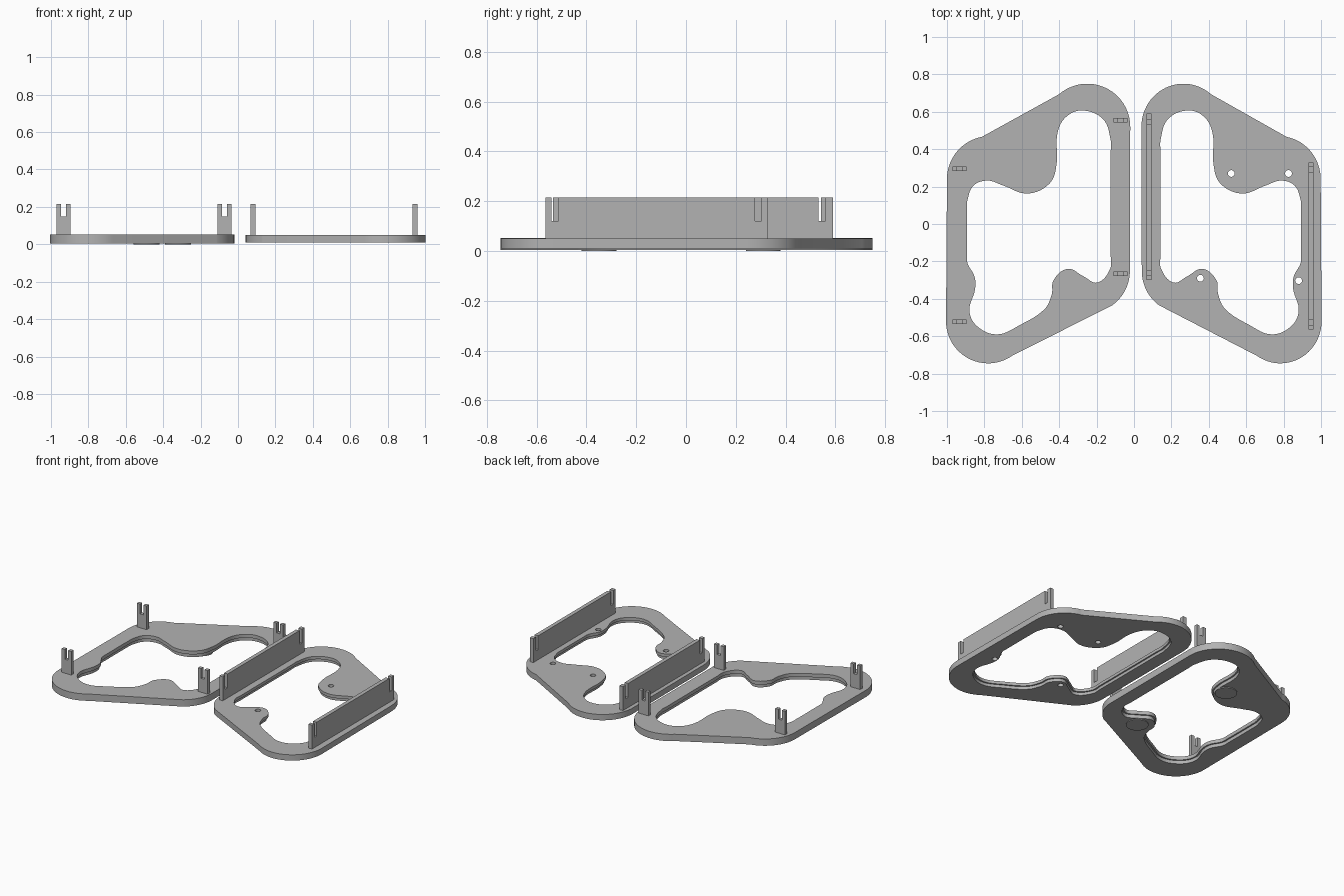
import bpy, bmesh, math
from mathutils import Vector

cube = bpy.data.objects.get("Cube")
if cube:
    bpy.data.objects.remove(cube)

grey = bpy.data.materials.new("plain_grey")
grey.use_nodes = True
COLOUR = (0.45, 0.45, 0.45, 1)
grey.diffuse_color = COLOUR
grey.node_tree.nodes["Principled BSDF"].inputs["Base Color"].default_value = COLOUR


def add_object(name, mesh):
    mesh.materials.clear()
    mesh.materials.append(grey)
    ob = bpy.data.objects.new(name, mesh)
    bpy.context.collection.objects.link(ob)
    return ob


def arc(cx, cy, r, start, end, steps=24):
    angles = [math.radians(start + (end - start) * i / steps) for i in range(steps + 1)]
    return [Vector((cx + r * math.cos(a), cy + r * math.sin(a))) for a in angles]


def smooth_loop(points, steps=8):
    """Closed smooth curve through the points, with handles scaled to each span."""
    pts = [Vector(p) for p in points]
    n = len(pts)
    tangents = [(pts[(i + 1) % n] - pts[i - 1]).normalized() for i in range(n)]
    loop = []
    for i in range(n):
        a, b = pts[i], pts[(i + 1) % n]
        k = (b - a).length * 0.36
        h1, h2 = a + tangents[i] * k, b - tangents[(i + 1) % n] * k
        for s in range(steps):
            t = s / steps
            u = 1 - t
            loop.append(a * u**3 + h1 * 3 * u * u * t + h2 * 3 * u * t * t + b * t**3)
    return loop


def widen(loop, d):
    """Offset a clockwise loop outwards."""
    n = len(loop)
    out = []
    for i in range(n):
        t = (loop[(i + 1) % n] - loop[i - 1]).normalized()
        out.append(loop[i] + Vector((-t.y, t.x)) * d)
    return out


def plate(name, loops, z0, z1):
    """Flat plate: first loop is the outline, the others are openings."""
    cu = bpy.data.curves.new(name, "CURVE")
    cu.dimensions = "2D"
    cu.fill_mode = "BOTH"
    cu.extrude = (z1 - z0) / 2
    for loop in loops:
        sp = cu.splines.new("POLY")
        sp.points.add(len(loop) - 1)
        for p, co in zip(sp.points, loop):
            p.co = (co.x, co.y, 0, 1)
        sp.use_cyclic_u = True
    tmp = bpy.data.objects.new(name + "_curve", cu)
    bpy.context.collection.objects.link(tmp)
    dg = bpy.context.evaluated_depsgraph_get()
    mesh = bpy.data.meshes.new_from_object(tmp.evaluated_get(dg))
    bpy.data.objects.remove(tmp)
    bm = bmesh.new()
    bm.from_mesh(mesh)
    bmesh.ops.remove_doubles(bm, verts=bm.verts, dist=1e-5)
    bmesh.ops.translate(bm, verts=bm.verts, vec=(0, 0, (z0 + z1) / 2))
    bmesh.ops.recalc_face_normals(bm, faces=bm.faces)
    bm.to_mesh(mesh)
    bm.free()
    ob = add_object(name, mesh)
    bpy.ops.object.select_all(action="DESELECT")
    ob.select_set(True)
    bpy.context.view_layer.objects.active = ob
    bpy.ops.object.shade_smooth_by_angle(angle=math.radians(30))


def notched(name, along, centre, thick, start, end, slots, z0, floor, top):
    """Upright strip along an axis, with slots cut from its top edge."""
    prof = [(start, z0), (start, top)]
    for a, b in slots:
        prof += [(a, top), (a, floor), (b, floor), (b, top)]
    prof += [(end, top), (end, z0)]
    bm = bmesh.new()

    def place(u, w, z):
        return (u, w, z) if along == "x" else (w, u, z)

    face = bm.faces.new([bm.verts.new(place(u, centre - thick / 2, z)) for u, z in prof])
    ext = bmesh.ops.extrude_face_region(bm, geom=[face])
    verts = [g for g in ext["geom"] if isinstance(g, bmesh.types.BMVert)]
    bmesh.ops.translate(bm, verts=verts, vec=place(0, thick, 0))
    bmesh.ops.recalc_face_normals(bm, faces=bm.faces)
    mesh = bpy.data.meshes.new(name)
    bm.to_mesh(mesh)
    bm.free()
    add_object(name, mesh)


# Outline with four round corners and slanted ends, clockwise
outline = (arc(-0.25, 0.52, 0.23, 131, 0) + arc(-0.25, -0.25, 0.228, 0, -54)
           + arc(-0.78, -0.52, 0.225, -55, -180) + arc(-0.77, 0.24, 0.23, 180, 101))

# Wavy opening with rounded lobes, clockwise
opening = smooth_loop([
    (-.275, .607), (-.165, .56), (-.125, .45), (-.125, .38), (-.125, -.16), (-.128, -.24),
    (-.195, -.313), (-.27, -.28), (-.355, -.24), (-.43, -.30), (-.44, -.377),
    (-.48, -.457), (-.61, -.54), (-.73, -.59), (-.837, -.548), (-.88, -.463),
    (-.85, -.35), (-.853, -.28), (-.89, -.21), (-.893, -.15), (-.893, .08),
    (-.89, .13), (-.858, .205), (-.783, .232), (-.70, .206), (-.57, .163),
    (-.452, .216), (-.414, .32), (-.41, .48), (-.366, .57)])


def mirror(loop):
    return [Vector((0.02 - 0.978 * p.x, p.y)) for p in loop]


# Post frame: upper layer, and lower layer with a wider opening
plate("post_frame_top", [outline, opening], 0.028, 0.052)
plate("post_frame_base", [outline, widen(opening, 0.01)], 0.005, 0.028)
for i, (x, y) in enumerate([(-0.32, -0.35), (-0.49, 0.31)]):
    plate(f"foot_pad_{i + 1}", [arc(x, y, 0.07, 0, 350)], 0, 0.005)

# Wall frame with four screw holes
holes = [arc(x, y, 0.018, 0, 345, 23)
         for x, y in [(0.52, 0.27), (0.826, 0.27), (0.355, -0.29), (0.88, -0.303)]]
plate("wall_frame_top", [mirror(outline), mirror(opening)] + holes, 0.03, 0.05)
plate("wall_frame_base", [mirror(outline), mirror(widen(opening, 0.01))] + holes, 0.01, 0.03)

# Forked posts
for i, (x, y) in enumerate([(-0.073, 0.555), (-0.073, -0.266), (-0.933, 0.296), (-0.933, -0.523)]):
    notched(f"forked_post_{i + 1}", "x", y, 0.024, x - 0.037, x + 0.037,
            [(x - 0.013, x + 0.013)], 0.05, 0.148, 0.215)

# Long upright walls with a slot near each end
notched("inner_wall", "y", 0.081, 0.027, -0.30, 0.59,
        [(-0.275, -0.248), (0.533, 0.56)], 0.045, 0.12, 0.215)
notched("outer_wall", "y", 0.946, 0.027, -0.565, 0.33,
        [(-0.54, -0.513), (0.277, 0.304)], 0.045, 0.12, 0.215)
